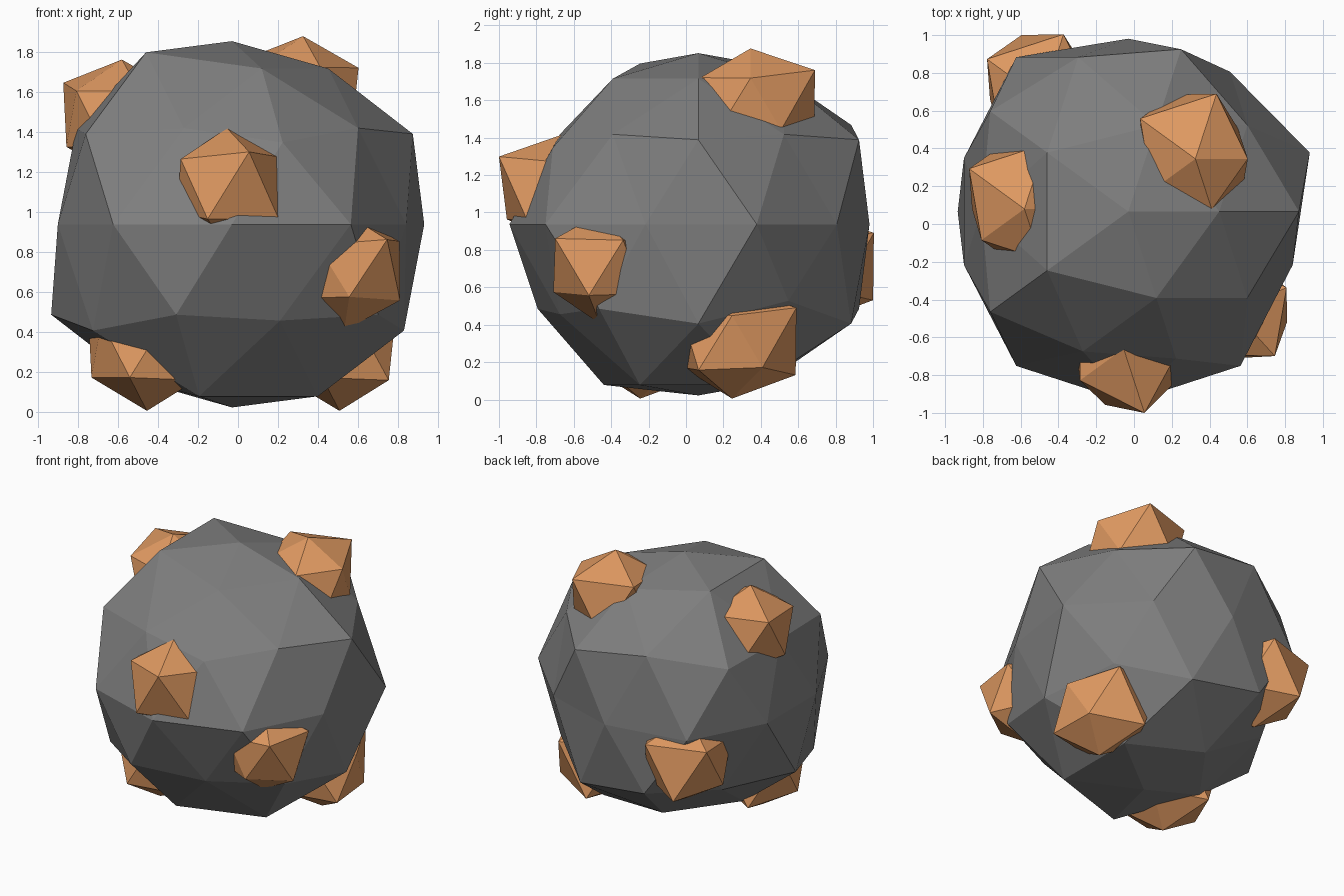
import bpy, bmesh, math
from mathutils import Vector, Matrix

if "Cube" in bpy.data.objects:
    bpy.data.objects.remove(bpy.data.objects["Cube"])


def make_material(name, colour):
    mat = bpy.data.materials.new(name)
    mat.diffuse_color = (*colour, 1)
    mat.use_nodes = True
    mat.node_tree.nodes["Principled BSDF"].inputs["Base Color"].default_value = mat.diffuse_color
    return mat


stone = make_material("dark_stone", (0.21, 0.21, 0.21))
ore = make_material("copper_ore", (0.74, 0.32, 0.12))


def ring_order(v):
    """Sort key: bottom to top, then counter-clockwise."""
    return (round(v.co.z, 2), round(math.degrees(math.atan2(v.co.y, v.co.x))) % 360)


def rough_ball(name, centre, detail, radii, turn, material):
    """Flat-faced icosphere with its own radius for each vertex."""
    bm = bmesh.new()
    bmesh.ops.create_icosphere(bm, subdivisions=detail, radius=1)
    for v, r in zip(sorted(bm.verts, key=ring_order), radii):
        v.co = v.co.normalized() * r
    bm.transform(Matrix.Translation(Vector(centre)) @ Matrix.Rotation(math.radians(turn), 4, 'Z'))
    mesh = bpy.data.meshes.new(name)
    bm.to_mesh(mesh)
    bm.free()
    mesh.materials.append(material)
    bpy.context.collection.objects.link(bpy.data.objects.new(name, mesh))


# Rock body: each vertex is either raised (1) or sunken (0), ring by ring upward
bumps = "0" "10011" "11010" "01111" "1001001110" "11110" "01000" "00110" "0"
rough_ball("rock_body", (-0.03, 0.066, 0.937), 2,
           [1.01 if b == "1" else 0.915 for b in bumps], 0, stone)

# Ore lumps: radii listed bottom, lower ring, upper ring, top
lump = [0.305, 0.31, 0.40, 0.31, 0.31, 0.34, 0.31, 0.405, 0.405, 0.315, 0.315, 0.297]
front = [0.300, 0.31, 0.31, 0.28, 0.35, 0.36, 0.33, 0.31, 0.31, 0.32, 0.40, 0.297]
small = [0.295, 0.30, 0.30, 0.30, 0.28, 0.32, 0.34, 0.30, 0.30, 0.30, 0.36, 0.295]
lumps = [
    ("front_ore", (-0.055, -0.66, 1.12), 0, front),
    ("right_front_ore", (0.53, -0.46, 0.70), 24, small),
    ("top_ore", (0.325, 0.345, 1.58), 0, lump),
    ("upper_left_ore", (-0.58, 0.08, 1.463), 0, lump),
    ("back_left_ore", (-0.485, 0.66, 0.71), 0, lump),
    ("lower_right_ore", (0.507, 0.246, 0.31), 0, lump),
    ("lower_left_ore", (-0.455, -0.245, 0.31), 0, lump),
]
for name, centre, turn, radii in lumps:
    rough_ball(name, centre, 1, radii, turn, ore)
